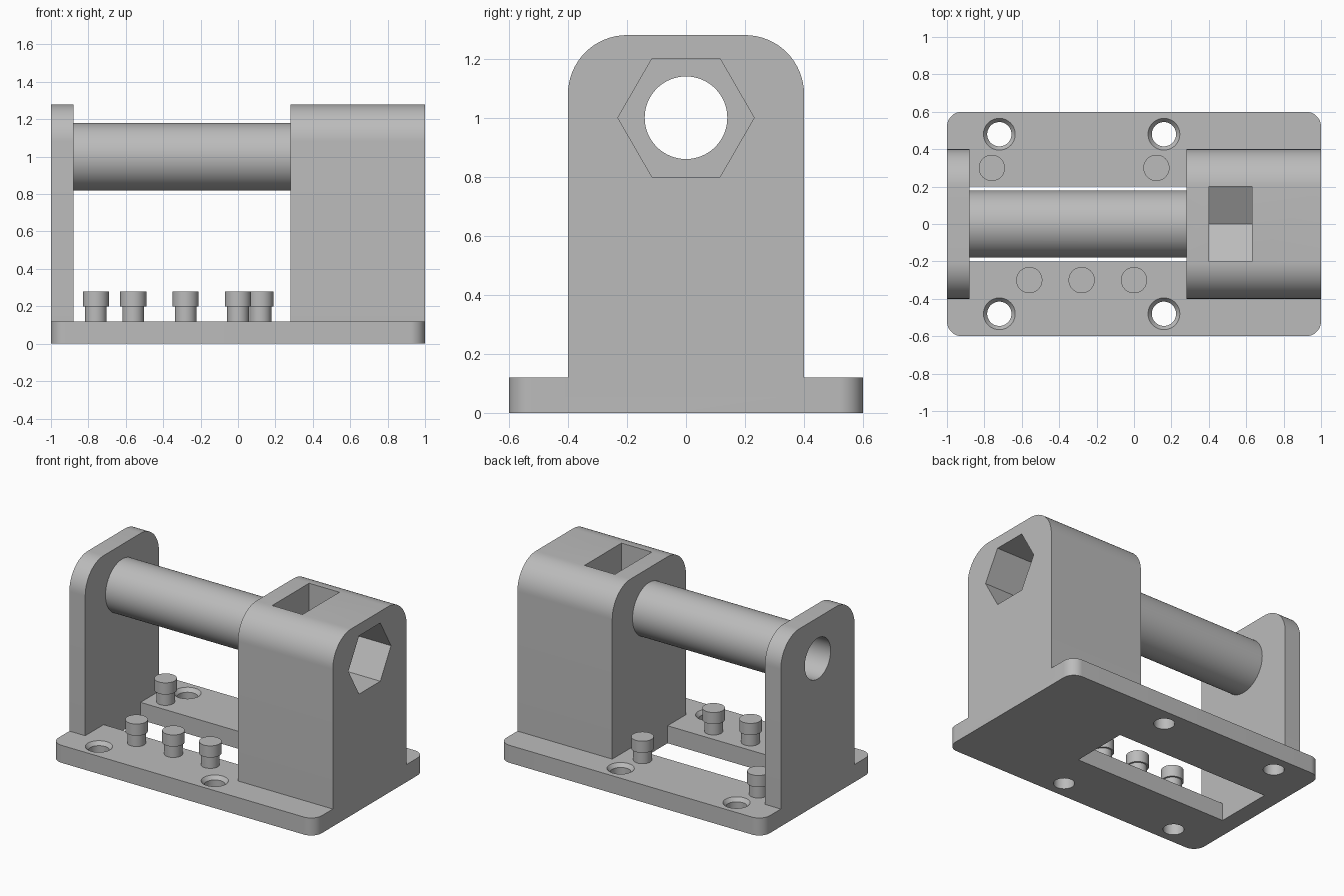
import bpy, bmesh, math
from mathutils import Vector

cube = bpy.data.objects.get("Cube")
if cube:
    bpy.data.objects.remove(cube, do_unlink=True)

grey = bpy.data.materials.new("plain_grey")
grey.use_nodes = True
colour = (0.5, 0.5, 0.5, 1)
grey.diffuse_color = colour
grey.node_tree.nodes["Principled BSDF"].inputs["Base Color"].default_value = colour


def finish(name, bm):
    bmesh.ops.recalc_face_normals(bm, faces=bm.faces)
    mesh = bpy.data.meshes.new(name)
    bm.to_mesh(mesh)
    bm.free()
    obj = bpy.data.objects.new(name, mesh)
    bpy.context.collection.objects.link(obj)
    mesh.materials.append(grey)
    return obj


def prism(name, outline, axis, low, high):
    """Extrude a 2D outline along x (outline in y, z) or z (outline in x, y)."""
    bm = bmesh.new()
    place = (lambda a, b: (low, a, b)) if axis == "x" else (lambda a, b: (a, b, low))
    face = bm.faces.new([bm.verts.new(place(a, b)) for a, b in outline])
    new = bmesh.ops.extrude_face_region(bm, geom=[face])["geom"]
    d = high - low
    shift = Vector((d, 0, 0)) if axis == "x" else Vector((0, 0, d))
    bmesh.ops.translate(bm, vec=shift, verts=[v for v in new if isinstance(v, bmesh.types.BMVert)])
    return finish(name, bm)


def ring(r, n=64, cx=0, cy=0, turn=0):
    return [(cx + r * math.cos(turn + math.tau * i / n),
             cy + r * math.sin(turn + math.tau * i / n)) for i in range(n)]


def rect(x0, x1, y0, y1):
    return [(x0, y0), (x1, y0), (x1, y1), (x0, y1)]


def arc(cx, cy, r, start, steps=16):
    return [(cx + r * math.cos(start + math.pi / 2 * i / steps),
             cy + r * math.sin(start + math.pi / 2 * i / steps)) for i in range(steps + 1)]


def lathe(name, profile, x, y, n=48):
    """Solid of revolution about a vertical axis from (radius, z) points."""
    bm = bmesh.new()
    rows = [[bm.verts.new((*p, z)) for p in ring(r, n, x, y)] for r, z in profile]
    for a, b in zip(rows, rows[1:]):
        for i in range(n):
            j = (i + 1) % n
            bm.faces.new((a[i], a[j], b[j], b[i]))
    bm.faces.new(rows[0])
    bm.faces.new(rows[-1])
    return finish(name, bm)


def activate(obj):
    bpy.ops.object.select_all(action="DESELECT")
    obj.select_set(True)
    bpy.context.view_layer.objects.active = obj


def combine(obj, other, operation):
    activate(obj)
    mod = obj.modifiers.new(operation.lower(), "BOOLEAN")
    mod.operation, mod.solver, mod.object = operation, "EXACT", other
    bpy.ops.object.modifier_apply(modifier=mod.name)
    bpy.data.objects.remove(other, do_unlink=True)


# Base plate with rounded corners
corners = [(1, 1), (-1, 1), (-1, -1), (1, -1)]
outline = [p for i, (sx, sy) in enumerate(corners)
           for p in arc(sx * 0.92, sy * 0.52, 0.08, i * math.pi / 2)]
body = prism("mount_body", outline, "z", 0, 0.12)

# Slot and countersunk screw holes in the plate
combine(body, prism("slot_cutter", rect(-0.88, 0.28, -0.2, 0.2), "z", -0.1, 0.3), "DIFFERENCE")
for x in (-0.72, 0.16):
    for y in (-0.48, 0.48):
        hole = [(0.065, -0.1), (0.065, 0.095), (0.085, 0.12), (0.085, 0.2)]
        combine(body, lathe("hole_cutter", hole, x, y), "DIFFERENCE")

# Thin end support and thick block, sharing one arched profile
arch = ([(-0.4, 0.06), (0.4, 0.06)] + arc(0.2, 1.08, 0.2, 0)
        + arc(-0.2, 1.08, 0.2, math.pi / 2))
for name, low, high in (("end_support", -1, -0.88), ("thick_block", 0.28, 1)):
    combine(body, prism(name, arch, "x", low, high), "UNION")

# Hollow spindle between the supports
combine(body, prism("spindle", ring(0.18, cy=1), "x", -0.94, 0.34), "UNION")
combine(body, prism("bore_cutter", ring(0.14, cy=1), "x", -1.1, 1.1), "DIFFERENCE")

# Hexagonal bolt head recess in the end, nut trap dropped in from the top
hex_r = 0.4 / math.sqrt(3)
combine(body, prism("bolt_recess_cutter", ring(hex_r, 6, cy=1), "x", 0.7, 1.1), "DIFFERENCE")
trap = [(-0.2, 1.4), (-0.2, 1 - hex_r / 2), (0, 1 - hex_r), (0.2, 1 - hex_r / 2), (0.2, 1.4)]
combine(body, prism("nut_trap_cutter", trap, "x", 0.4, 0.63), "DIFFERENCE")

# Headed pegs standing on the plate
pegs = [(-0.76, 0.3), (0.12, 0.3), (-0.56, -0.3), (-0.28, -0.3), (0, -0.3)]
peg_profile = [(0.058, 0.12), (0.058, 0.2), (0.07, 0.2), (0.07, 0.28)]
parts = [body] + [lathe(f"peg_{i + 1}", peg_profile, x, y) for i, (x, y) in enumerate(pegs)]

for obj in parts:
    activate(obj)
    bpy.ops.object.shade_smooth_by_angle(angle=math.radians(30))
